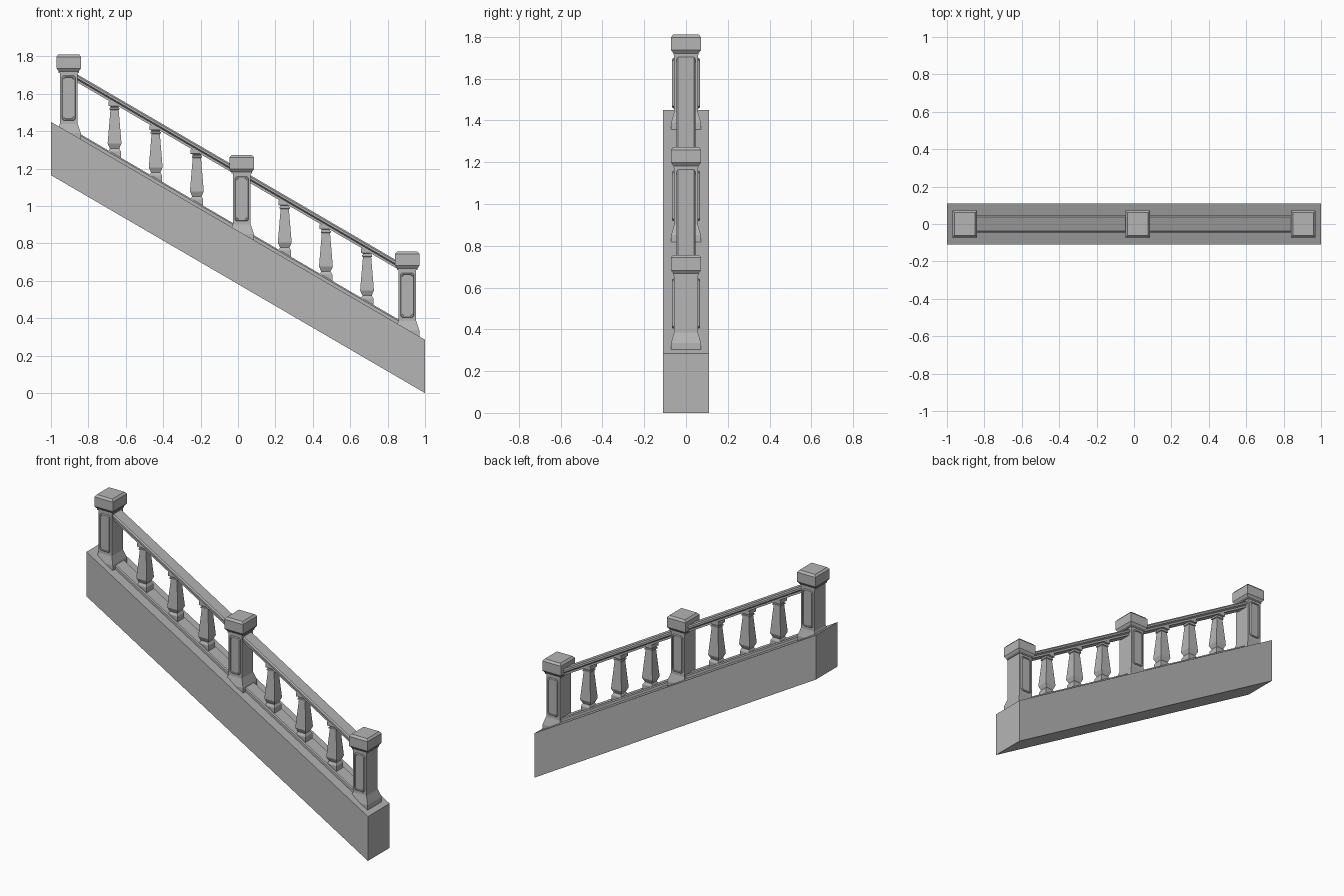
import bpy
import bmesh

cube = bpy.data.objects.get("Cube")
if cube:
    bpy.data.objects.remove(cube, do_unlink=True)

stone = bpy.data.materials.new("grey stone")
stone.use_nodes = True
stone.diffuse_color = (0.46, 0.46, 0.46, 1)
stone.node_tree.nodes["Principled BSDF"].inputs["Base Color"].default_value = (0.46, 0.46, 0.46, 1)

SLOPE = -0.5825


def wall_top(x):
    return 0.8675 + SLOPE * x


def loft(name, rings):
    """Skin a list of closed rings and cap both ends."""
    bm = bmesh.new()
    loops = [[bm.verts.new(p) for p in ring] for ring in rings]
    n = len(loops[0])
    for a, b in zip(loops, loops[1:]):
        for i in range(n):
            j = (i + 1) % n
            bm.faces.new((a[i], a[j], b[j], b[i]))
    bm.faces.new(loops[0])
    bm.faces.new(loops[-1])
    bmesh.ops.recalc_face_normals(bm, faces=bm.faces)
    mesh = bpy.data.meshes.new(name)
    bm.to_mesh(mesh)
    bm.free()
    mesh.materials.append(stone)
    obj = bpy.data.objects.new(name, mesh)
    bpy.context.collection.objects.link(obj)
    return obj


def square_stack(name, x, sections):
    """Upright part from (height, half x, half y) sections above the wall."""
    z0 = wall_top(x)
    loft(name, [[(x + sx * hx, sy * hy, z0 + h)
                 for sx, sy in ((-1, -1), (1, -1), (1, 1), (-1, 1))]
                for h, hx, hy in sections])


def sloped_bar(name, x0, x1, half_profile):
    """Bar following the slope, from a mirrored (half y, height) profile."""
    profile = half_profile + [(-y, h) for y, h in reversed(half_profile)]
    loft(name, [[(x, y, wall_top(x) + h) for y, h in profile] for x in (x0, x1)])


def panel(name, x, side):
    """Raised panel with clipped corners on a post face."""
    zc = wall_top(x) + 0.183
    rings = []
    for hx, hz, y in ((0.037, 0.120, 0.054), (0.037, 0.120, 0.061),
                      (0.034, 0.117, 0.066), (0.029, 0.112, 0.066),
                      (0.027, 0.110, 0.062)):
        c = 0.010
        corners = [(hx, hz - c), (hx - c, hz), (c - hx, hz), (-hx, hz - c),
                   (-hx, c - hz), (c - hx, -hz), (hx - c, -hz), (hx, c - hz)]
        rings.append([(x + px, side * y, zc + pz) for px, pz in corners])
    loft(name, rings)


# Sloping wall
sloped_bar("wall", -1, 1, [(0.11, -0.285), (0.11, 0)])

# Posts with flared foot, shaft and cap
posts = (-0.905, 0.02, 0.905)
foot_and_shaft = [(-0.07, 0.065, 0.071), (-0.005, 0.065, 0.071),
                  (0.045, 0.048, 0.057), (0.325, 0.048, 0.057)]
cap = [(0.318, 0.054, 0.060), (0.326, 0.054, 0.060), (0.342, 0.066, 0.072),
       (0.403, 0.066, 0.072), (0.416, 0.055, 0.061)]
for place, x in zip(("upper", "middle", "lower"), posts):
    square_stack(place + "_post", x, foot_and_shaft)
    square_stack(place + "_post_cap", x, cap)
    panel(place + "_front_panel", x, -1)
    panel(place + "_back_panel", x, 1)

# Rails between posts, each with three balusters
handrail = [(0.034, 0.293), (0.034, 0.307), (0.045, 0.315),
            (0.045, 0.327), (0.038, 0.336)]
baluster = [(0.0, 0.034, 0.034), (0.040, 0.034, 0.034), (0.056, 0.025, 0.025),
            (0.083, 0.037, 0.037), (0.262, 0.022, 0.022), (0.264, 0.027, 0.027),
            (0.272, 0.027, 0.027), (0.274, 0.023, 0.023), (0.281, 0.023, 0.023),
            (0.284, 0.033, 0.033), (0.308, 0.033, 0.033)]
for place, a, b, first in (("upper", posts[0], posts[1], -0.66),
                           ("lower", posts[1], posts[2], 0.25)):
    sloped_bar(place + "_handrail", a + 0.04, b - 0.04, handrail)
    sloped_bar(place + "_bottom_rail", a + 0.04, b - 0.04,
               [(0.045, -0.01), (0.045, 0.018), (0.040, 0.026)])
    for i in range(3):
        square_stack(f"{place}_baluster_{i + 1}", first + 0.22 * i, baluster)
